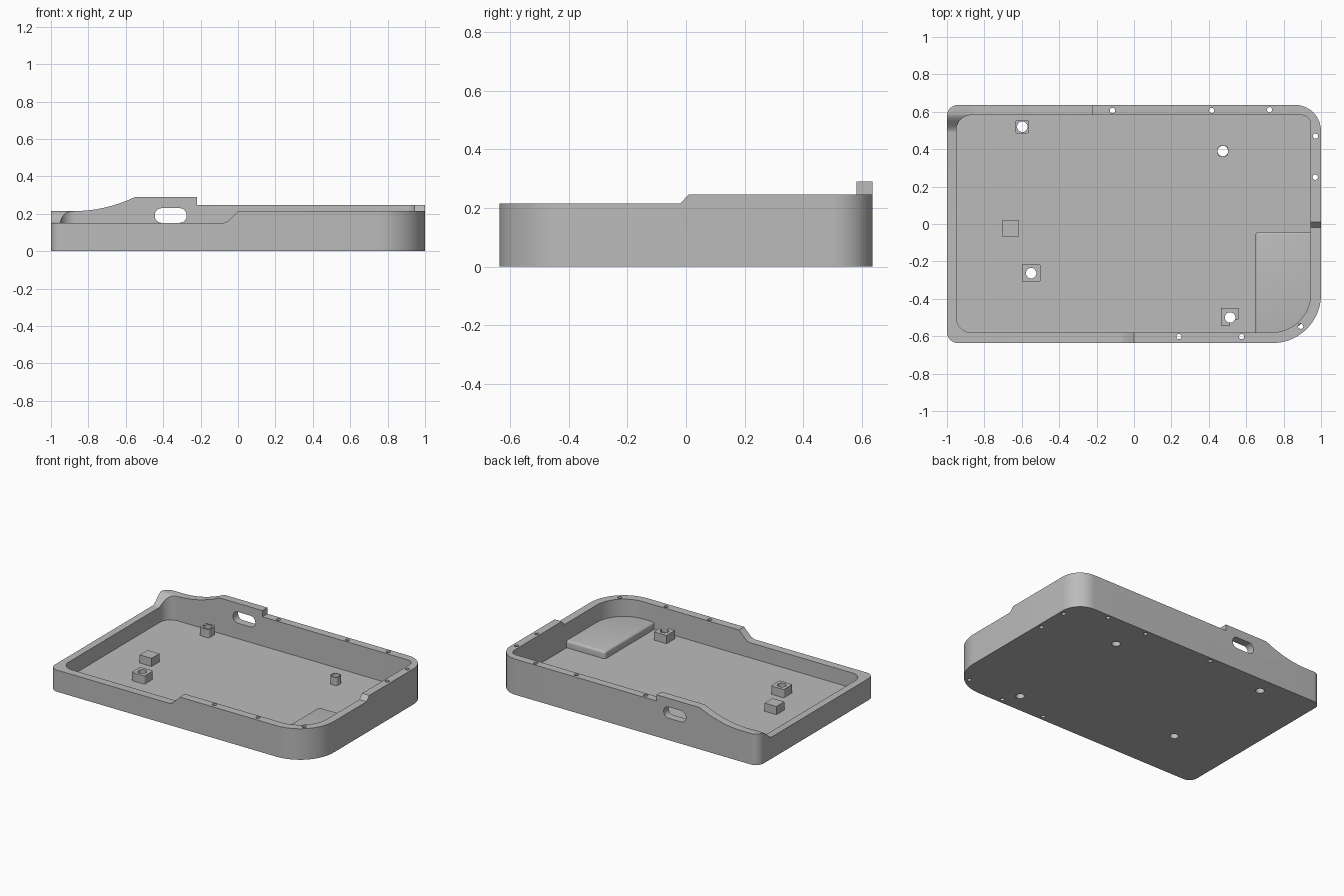
import bpy, bmesh, math
from mathutils import Matrix

if "Cube" in bpy.data.objects:
    bpy.data.objects.remove(bpy.data.objects["Cube"])

grey = bpy.data.materials.new("plain_grey")
grey.diffuse_color = (0.5, 0.5, 0.5, 1)
grey.use_nodes = True
grey.node_tree.nodes["Principled BSDF"].inputs["Base Color"].default_value = grey.diffuse_color


def rounded(x0, x1, y0, y1, radii, n=16):
    """Rounded rectangle outline; radii: front left, front right, back right, back left."""
    pts = []
    corners = [(x0, y0, 1, 1), (x1, y0, -1, 1), (x1, y1, -1, -1), (x0, y1, 1, -1)]
    for i, ((x, y, sx, sy), r) in enumerate(zip(corners, radii)):
        if r == 0:
            pts.append((x, y))
            continue
        for k in range(n + 1):
            a = math.pi + (i + k / n) * math.pi / 2
            pts.append((x + sx * r + r * math.cos(a), y + sy * r + r * math.sin(a)))
    return pts


def prism(name, outline, lo, hi, axis="z"):
    """Extrude a closed outline along an axis (xz outlines for y, yz outlines for x)."""
    place = {"z": lambda a, b, t: (a, b, t),
             "y": lambda a, b, t: (a, t, b),
             "x": lambda a, b, t: (t, a, b)}[axis]
    bm = bmesh.new()
    low = [bm.verts.new(place(a, b, lo)) for a, b in outline]
    high = [bm.verts.new(place(a, b, hi)) for a, b in outline]
    bm.faces.new(low)
    bm.faces.new(high)
    for i in range(len(low)):
        j = (i + 1) % len(low)
        bm.faces.new((low[i], low[j], high[j], high[i]))
    bmesh.ops.recalc_face_normals(bm, faces=bm.faces)
    me = bpy.data.meshes.new(name)
    bm.to_mesh(me)
    bm.free()
    ob = bpy.data.objects.new(name, me)
    bpy.context.collection.objects.link(ob)
    me.materials.append(grey)
    return ob


def activate(ob):
    bpy.ops.object.select_all(action="DESELECT")
    ob.select_set(True)
    bpy.context.view_layer.objects.active = ob


def cut(ob, cutter):
    m = ob.modifiers.new("cut", "BOOLEAN")
    m.operation, m.solver, m.object = "DIFFERENCE", "EXACT", cutter
    activate(ob)
    bpy.ops.object.modifier_apply(modifier=m.name)


def smooth(ob):
    activate(ob)
    bpy.ops.object.shade_smooth_by_angle(angle=math.radians(30))


FLOOR, BOSS_TOP = 0.045, 0.102
TOP = 0.5
cutters = []

# Tray body: solid block, hollowed
tray = prism("tray", rounded(-1, 1, -0.637, 0.637, (0.06, 0.26, 0.14, 0.06)), 0, 0.29)
cutters.append(prism("cavity", rounded(-0.95, 0.945, -0.58, 0.582,
                                       (0.08, 0.21, 0.05, 0.08)), FLOOR, TOP))

# Rim heights: front, right and back, left, and the swept back section
cutters.append(prism("front_rim", [(-1.1, 0.15), (-0.08, 0.15), (-0.055, 0.16), (0, 0.215),
                                   (1.1, 0.215), (1.1, TOP), (-1.1, TOP)], -0.7, -0.05, "y"))
cutters.append(prism("right_rim", [(-0.1, 0.215), (-0.02, 0.215), (0.01, 0.247), (0.7, 0.247),
                                   (0.7, TOP), (-0.1, TOP)], -0.22, 1.1, "x"))
ease = [(0.49 + 0.1 * t, 0.15 + 0.065 * t * t * (3 - 2 * t)) for t in [k / 12 for k in range(13)]]
cutters.append(prism("left_rim", [(-0.1, 0.15)] + ease + [(0.7, 0.215), (0.7, TOP), (-0.1, TOP)],
                     -1.1, -0.86, "x"))
sweep = [(-0.87 + 0.32 * t, 0.215 + 0.075 * t ** 2) for t in [k / 14 for k in range(15)]]
cutters.append(prism("back_rim", sweep + [(-0.55, TOP), (-0.87, TOP)], 0.5, 0.7, "y"))

# Port slot through the back wall
cutters.append(prism("port_slot", rounded(-0.445, -0.275, 0.152, 0.23, (0.036,) * 4, 8),
                     0.5, 0.7, "y"))


# Through holes: large under the standoffs, small along the rim
def hole(x, y, r):
    return prism("hole", [(x + r * math.cos(k * math.pi / 12), y + r * math.sin(k * math.pi / 12))
                          for k in range(24)], -0.1, TOP)


big_holes = [hole(x, y, 0.028) for x, y in
             [(-0.597, 0.52), (-0.55, -0.263), (0.475, 0.39), (0.514, -0.5)]]
rim_holes = [hole(x, y, 0.014) for x, y in
             [(-0.115, 0.607), (0.415, 0.607), (0.725, 0.611), (0.971, 0.47),
              (0.969, 0.25), (0.891, -0.547), (0.575, -0.602), (0.24, -0.602)]]
for c in cutters + big_holes + rim_holes:
    cut(tray, c)
smooth(tray)

# Standoffs on the floor
plans = [rounded(-0.635, -0.562, 0.484, 0.556, (0.012,) * 4, 4),
         rounded(-0.6, -0.5, -0.31, -0.214, (0.008,) * 4, 4),
         rounded(0.446, 0.504, 0.361, 0.419, (0.018,) * 4, 4),
         [(0.465, -0.545), (0.514, -0.545), (0.514, -0.51), (0.56, -0.51),
          (0.56, -0.45), (0.465, -0.45)]]
for i, (plan, h) in enumerate(zip(plans, big_holes)):
    boss = prism(f"standoff_{i + 1}", plan, 0.02, BOSS_TOP)
    cut(boss, h)
    smooth(boss)
prism("support_block", rounded(-0.706, -0.615, -0.068, 0.018, (0, 0, 0, 0)), 0.02, BOSS_TOP)

# Raised corner platform with rounded edges
platform = prism("corner_platform", rounded(0.65, 0.96, -0.595, -0.042, (0, 0.22, 0, 0)), 0.015, 0.095)
bev = platform.modifiers.new("round", "BEVEL")
bev.width, bev.segments, bev.limit_method = 0.015, 4, "ANGLE"
bev.angle_limit = math.radians(40)
activate(platform)
bpy.ops.object.modifier_apply(modifier=bev.name)
smooth(platform)

for c in cutters + big_holes + rim_holes:
    bpy.data.objects.remove(c)
